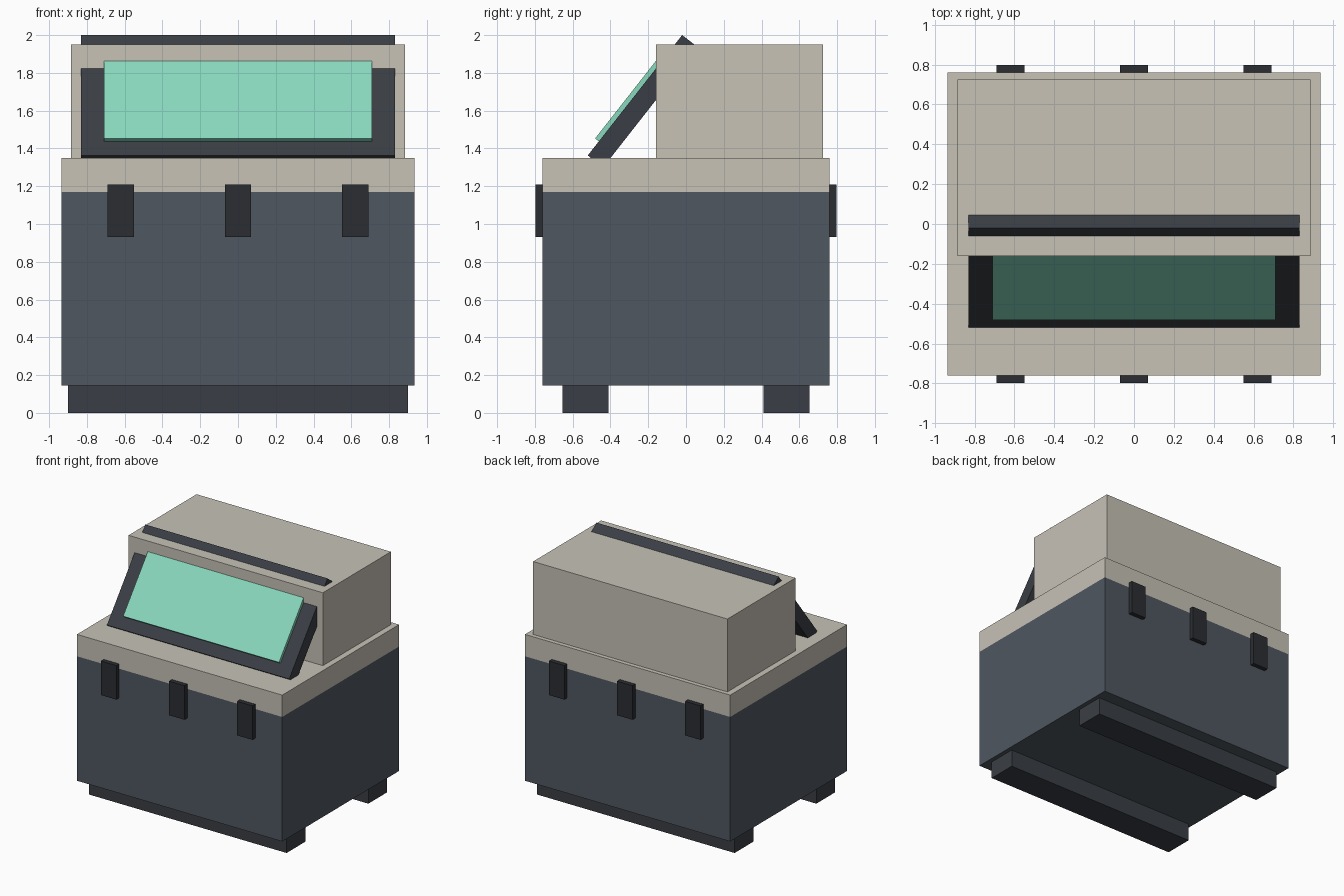
import bpy, math
from mathutils import Vector, Matrix

if "Cube" in bpy.data.objects:
    bpy.data.objects.remove(bpy.data.objects["Cube"])


def material(name, rgb):
    m = bpy.data.materials.new(name)
    m.diffuse_color = (*rgb, 1)
    m.use_nodes = True
    m.node_tree.nodes["Principled BSDF"].inputs["Base Color"].default_value = m.diffuse_color
    return m


SLATE = material("slate", (0.08, 0.095, 0.12))
BEIGE = material("beige", (0.57, 0.54, 0.47))
DARK = material("dark_frame", (0.042, 0.048, 0.058))
BLACK = material("latch_black", (0.024, 0.027, 0.032))
TEAL = material("screen_teal", (0.25, 0.69, 0.51))


def box(name, lo, hi, mat, frame=Matrix()):
    """Box between two corners, optionally placed in a tilted frame."""
    lo, hi = Vector(lo), Vector(hi)
    bpy.ops.mesh.primitive_cube_add(size=1)
    ob = bpy.context.object
    ob.name = name
    size = hi - lo
    ob.data.transform(frame @ Matrix.Translation((lo + hi) / 2)
                      @ Matrix.Diagonal((*size, 1)))
    ob.data.materials.append(mat)
    return ob


# Main case, lid and upper housing
box("case_body", (-0.935, -0.76, 0.145), (0.935, 0.76, 1.17), SLATE)
box("case_lid", (-0.935, -0.76, 1.17), (0.935, 0.76, 1.35), BEIGE)
box("upper_housing", (-0.885, -0.16, 1.35), (0.885, 0.725, 1.95), BEIGE)

# Skids and latches, mirrored front to back
for side, s in (("front", -1), ("back", 1)):
    y0, y1 = sorted((s * 0.41, s * 0.653))
    box(f"{side}_skid", (-0.90, y0, 0), (0.90, y1, 0.15), DARK)
    y0, y1 = sorted((s * 0.74, s * 0.797))
    for i, x in enumerate((-0.62, 0, 0.62)):
        box(f"{side}_latch_{i + 1}", (x - 0.07, y0, 0.93),
            (x + 0.07, y1, 1.21), BLACK)

# Tilted display: local z runs up the panel, local y runs into it
tilt = Matrix.Translation((0, -0.52, 1.363)) @ Matrix.Rotation(-math.radians(38.1), 4, 'X')
box("display_frame", (-0.83, 0, 0), (0.83, 0.103, 0.81), DARK, tilt)
box("display_screen", (-0.71, -0.025, 0.095), (0.71, 0.01, 0.715), TEAL, tilt)
